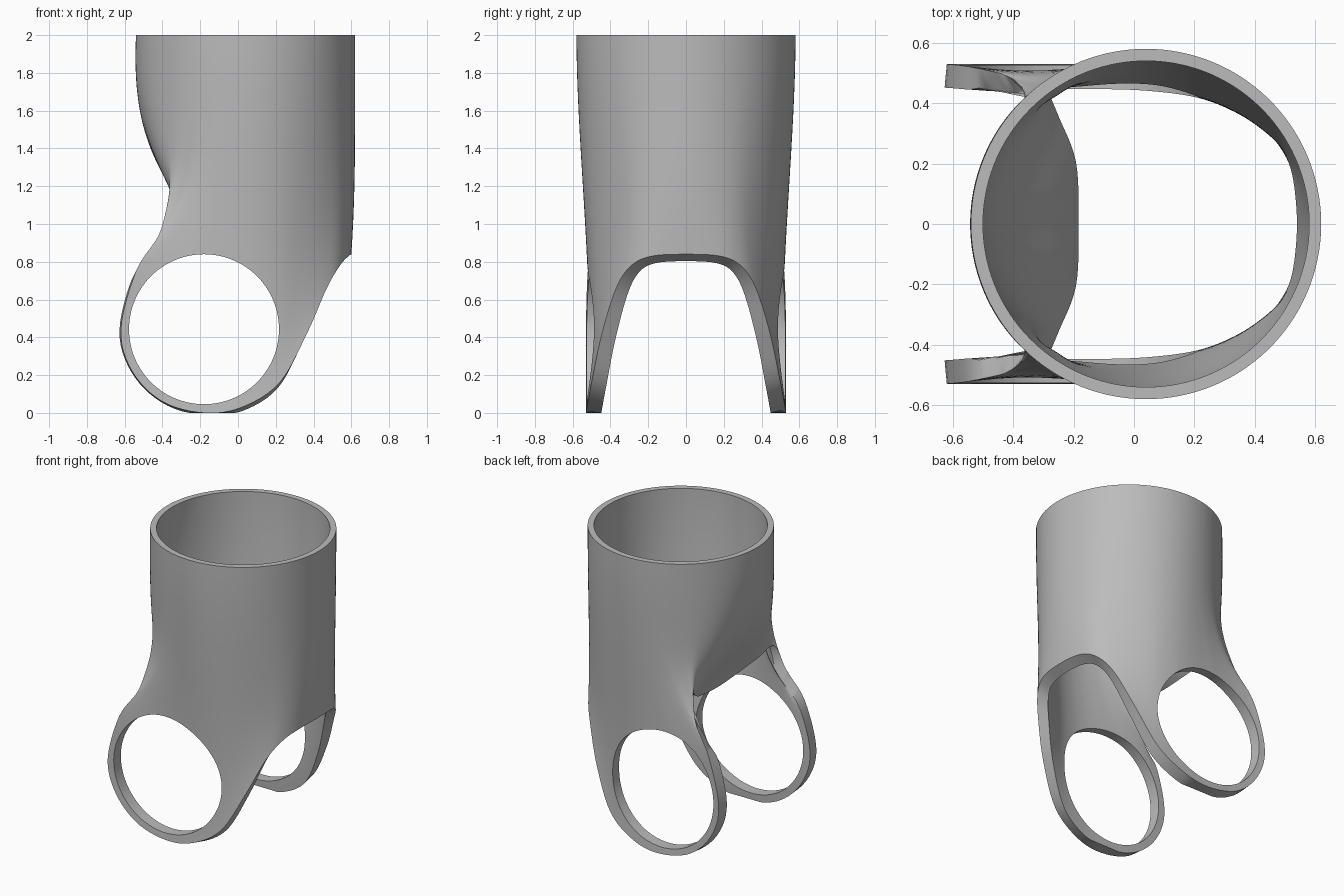
import bpy, bmesh, math
from mathutils import Vector

cube = bpy.data.objects.get("Cube")
if cube:
    bpy.data.objects.remove(cube, do_unlink=True)

TOP, RADIUS, CENTRE_X = 2.0, 0.58, 0.04
STEPS, ROWS, BLUR = 6, 36, 4

# Lower rim of half the sleeve: angle on the top circle, then x, y, z
RIM = [
    (0, .60, 0, .84), (17, .585, .18, .83), (29, .54, .29, .78),
    (42, .47, .37, .66), (57, .365, .445, .42), (70, .22, .50, .16),
    (81, .02, .525, .03), (89, -.18, .53, 0), (94, -.40, .53, .06),
    (99, -.56, .53, .22), (105, -.62, .53, .44), (114, -.54, .52, .75),
    (122, -.42, .49, .94), (133, -.365, .44, 1.11), (148, -.31, .34, 1.05),
    (164, -.25, .20, .98), (180, -.24, 0, .96),
]


def rim_key(i):
    """Rim point by index, mirrored across y past either end."""
    last = len(RIM) - 1
    if i < 0:
        a, x, y, z = RIM[-i]
        return Vector((-a, x, -y, z))
    if i > last:
        a, x, y, z = RIM[2 * last - i]
        return Vector((360 - a, x, -y, z))
    return Vector(RIM[i])


def rim_at(s):
    """Smooth curve through the rim points."""
    i = min(int(s), len(RIM) - 2)
    t = s - i
    a, b, c, d = (rim_key(i + k) for k in (-1, 0, 1, 2))
    return b + (c - a) * t / 2 + (a * 2 - b * 5 + c * 4 - d) * t * t / 2 \
        + (b * 3 - a - c * 3 + d) * t ** 3 / 2


def column(s, side):
    """Points from the top circle down to the rim."""
    angle, x, y, z = rim_at(s)
    rad = math.radians(angle)
    top = Vector((CENTRE_X + RADIUS * math.cos(rad), RADIUS * math.sin(rad), TOP))
    end = Vector((x, y, z))
    back = min(1, max(0, (angle - 122) / 50))
    pull = 1.1 - .7 * back
    upper = Vector((top.x - .03 * back, top.y, 1.38))
    lower = Vector((x + (top.x - x) * pull, y * .89, z + (TOP - z) * .29))
    points = []
    for r in range(ROWS + 1):
        t = r / ROWS
        u = 1 - t
        p = top * u ** 3 + upper * 3 * u * u * t + lower * 3 * u * t * t + end * t ** 3
        p.y *= side
        points.append(p)
    return points


# Sleeve: outer skin, then an inner skin that thickens toward the rim
half = (len(RIM) - 1) * STEPS
columns = [column(i / STEPS, 1) for i in range(half + 1)]
columns += [column(i / STEPS, -1) for i in range(half - 1, 0, -1)]
count = len(columns)

bm = bmesh.new()
outer = [[bm.verts.new(p) for p in col] for col in columns]
for i in range(count):
    a, b = outer[i], outer[(i + 1) % count]
    for r in range(ROWS):
        bm.faces.new((a[r], a[r + 1], b[r + 1], b[r]))
bm.normal_update()
normals = [[v.normal.copy() for v in col] for col in outer]

inner = []
for i, col in enumerate(outer):
    turn = 2 * math.pi * i / count
    extra = .02 + .02 * abs(math.sin(turn))
    new_col = []
    for r, v in enumerate(col):
        # Averaged directions keep the inner skin from folding at tight corners
        n = sum((normals[(i + k) % count][r] for k in range(-BLUR, BLUR + 1)),
                Vector()) / (2 * BLUR + 1)
        if r == 0:
            n.z = 0
        t = r / ROWS
        p = v.co - n * (.04 + extra * t ** 1.5)
        p.z -= .04 * max(0, math.cos(turn)) * t ** 4
        p.z = max(p.z, 0)
        new_col.append(bm.verts.new(p))
    inner.append(new_col)
for i in range(count):
    j = (i + 1) % count
    a, b = inner[i], inner[j]
    for r in range(ROWS):
        bm.faces.new((a[r], b[r], b[r + 1], a[r + 1]))
    bm.faces.new((outer[i][0], outer[j][0], b[0], a[0]))
    bm.faces.new((outer[i][-1], a[-1], b[-1], outer[j][-1]))
bmesh.ops.recalc_face_normals(bm, faces=bm.faces)

mesh = bpy.data.meshes.new("sleeve")
bm.to_mesh(mesh)
bm.free()
sleeve = bpy.data.objects.new("sleeve", mesh)
bpy.context.collection.objects.link(sleeve)

# Plain grey material
grey = bpy.data.materials.new("plain_grey")
grey.use_nodes = True
colour = (.5, .5, .5, 1)
grey.diffuse_color = colour
grey.node_tree.nodes["Principled BSDF"].inputs["Base Color"].default_value = colour
mesh.materials.append(grey)

# Round holes through both side plates
bpy.ops.mesh.primitive_cylinder_add(vertices=96, radius=.397, depth=2,
                                    location=(-.18, 0, .443),
                                    rotation=(math.pi / 2, 0, 0))
cutter = bpy.context.object
cutter.name = "hole_cutter"
cutter.hide_render = True
cut = sleeve.modifiers.new("side_holes", 'BOOLEAN')
cut.operation = 'DIFFERENCE'
cut.solver = 'EXACT'
cut.object = cutter

bpy.ops.object.select_all(action='DESELECT')
sleeve.select_set(True)
bpy.context.view_layer.objects.active = sleeve
bpy.ops.object.modifier_apply(modifier=cut.name)
bpy.data.objects.remove(cutter, do_unlink=True)
bpy.ops.object.shade_smooth_by_angle(angle=math.radians(35))
